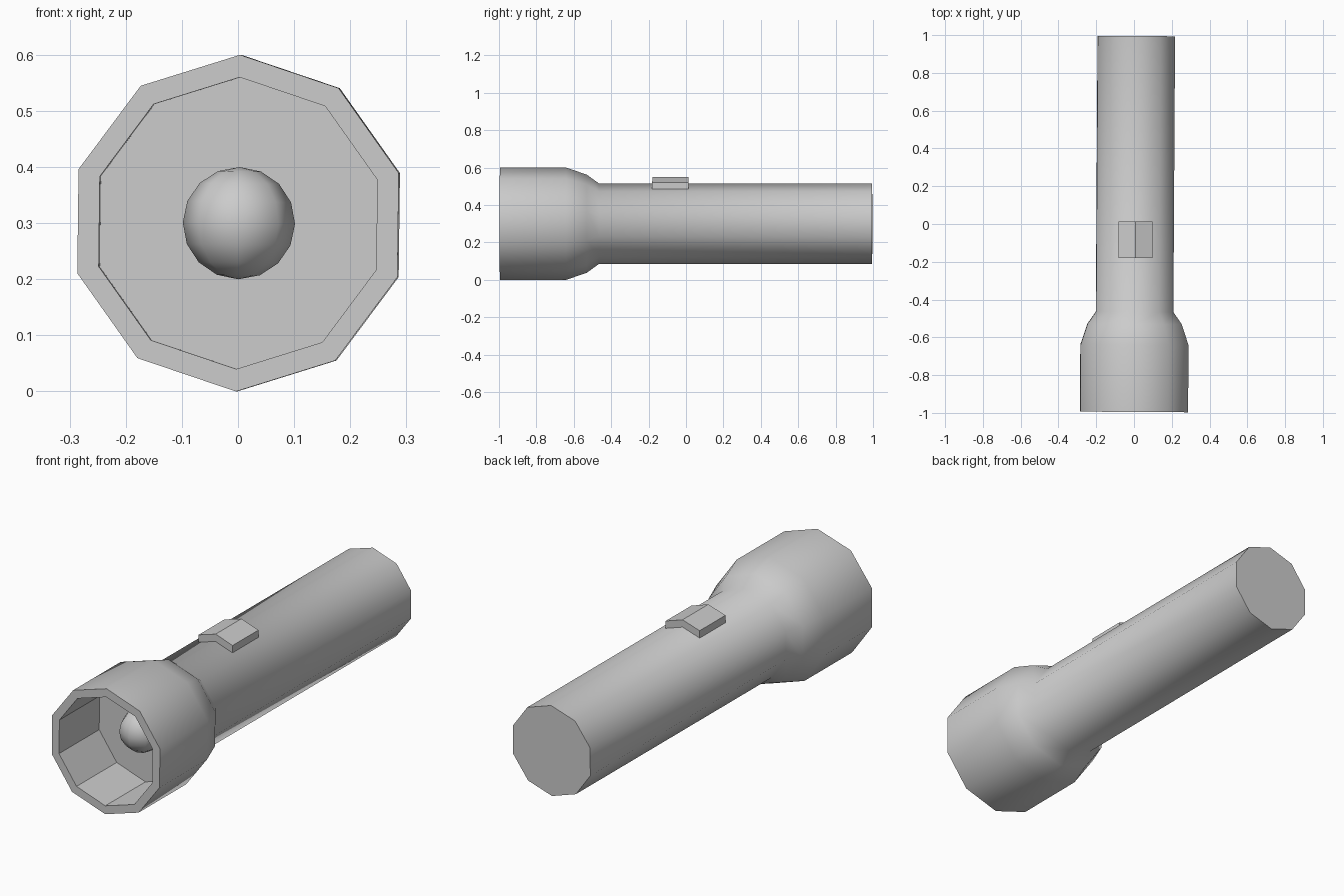
import bpy, bmesh, math
from mathutils import Matrix

if "Cube" in bpy.data.objects:
    bpy.data.objects.remove(bpy.data.objects["Cube"])

SIDES = 10
# slight tilt of the whole torch: yaw about the front, roll about its own axis
TILT = (Matrix.Translation((0, -0.995, 0.3)) @ Matrix.Rotation(math.radians(-0.35), 4, 'Z')
        @ Matrix.Rotation(math.radians(0.7), 4, 'Y') @ Matrix.Translation((0, 0.995, -0.3)))


def make_object(name, bm):
    bm.transform(TILT)
    bmesh.ops.recalc_face_normals(bm, faces=bm.faces)
    mesh = bpy.data.meshes.new(name)
    bm.to_mesh(mesh)
    bm.free()
    obj = bpy.data.objects.new(name, mesh)
    bpy.context.collection.objects.link(obj)
    return obj


# Torch body: rings of (y, radius, smooth band), from lamp recess floor round to the tail
profile = [(-0.695, 0.26, False), (-0.995, 0.26, False), (-0.995, 0.30, False),
           (-0.64, 0.30, True), (-0.53, 0.262, True), (-0.465, 0.215, True),
           (0.995, 0.215, True)]
bm = bmesh.new()
rings = []
for y, r, _ in profile:
    angles = [2 * math.pi * i / SIDES for i in range(SIDES)]
    rings.append([bm.verts.new((r * math.sin(a), y, 0.3 + r * math.cos(a))) for a in angles])
for k in range(1, len(rings)):
    for i in range(SIDES):
        j = (i + 1) % SIDES
        face = bm.faces.new((rings[k - 1][i], rings[k - 1][j], rings[k][j], rings[k][i]))
        face.smooth = profile[k][2]
bm.faces.new(rings[0])
bm.faces.new(rings[-1])
make_object("torch_body", bm)

# Bulb
bm = bmesh.new()
bmesh.ops.create_uvsphere(bm, u_segments=8, v_segments=8, radius=0.1,
                          matrix=Matrix.Translation((0, -0.725, 0.3)))
for f in bm.faces:
    f.smooth = True
make_object("bulb", bm)

# Switch: bent plate that follows the top ridge of the body
section = [(-0.09, 0.486), (0, 0.515), (0.09, 0.486), (0.09, 0.521), (0, 0.55), (-0.09, 0.521)]
bm = bmesh.new()
base = bm.faces.new([bm.verts.new((x, -0.18, z)) for x, z in section])
ext = bmesh.ops.extrude_face_region(bm, geom=[base], use_keep_orig=True)
bmesh.ops.translate(bm, vec=(0, 0.193, 0),
                    verts=[v for v in ext["geom"] if isinstance(v, bmesh.types.BMVert)])
make_object("switch", bm)
